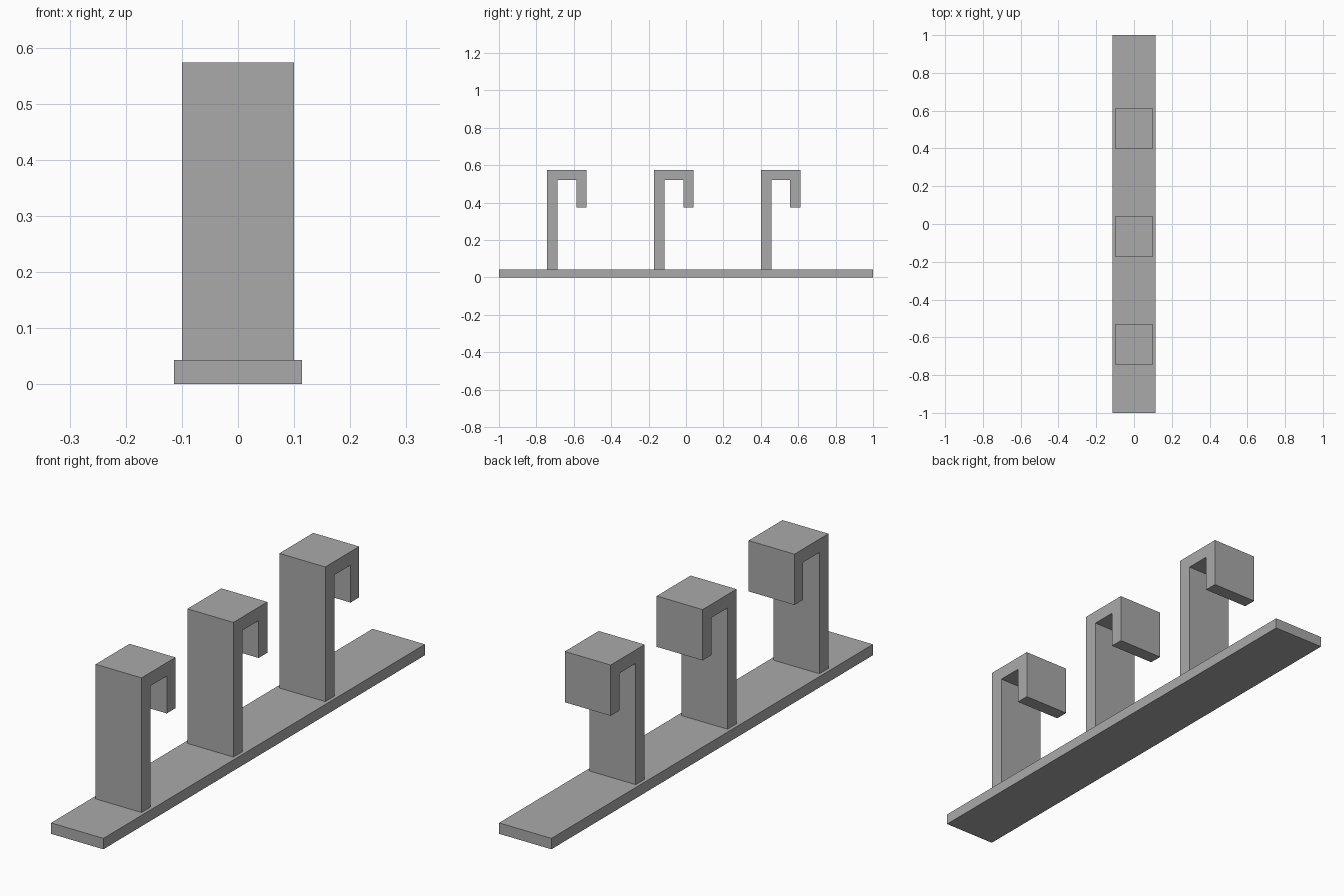
import bpy
import bmesh

if "Cube" in bpy.data.objects:
    bpy.data.objects.remove(bpy.data.objects["Cube"])

grey = bpy.data.materials.new("plain grey")
grey.diffuse_color = (0.4, 0.4, 0.4, 1)
grey.use_nodes = True
grey.node_tree.nodes["Principled BSDF"].inputs["Base Color"].default_value = grey.diffuse_color


def extrude_profile(name, profile, half_width, y=0):
    """Extrude a closed (y, z) outline across x."""
    bm = bmesh.new()
    face = bm.faces.new([bm.verts.new((-half_width, py, pz)) for py, pz in profile])
    new = bmesh.ops.extrude_face_region(bm, geom=[face])["geom"]
    verts = [v for v in new if isinstance(v, bmesh.types.BMVert)]
    bmesh.ops.translate(bm, verts=verts, vec=(2 * half_width, 0, 0))
    bmesh.ops.recalc_face_normals(bm, faces=bm.faces)
    mesh = bpy.data.meshes.new(name)
    bm.to_mesh(mesh)
    bm.free()
    mesh.materials.append(grey)
    obj = bpy.data.objects.new(name, mesh)
    obj.location.y = y
    bpy.context.collection.objects.link(obj)


# Flat base strip
BASE = 0.043
extrude_profile("base_strip", [(-1, 0), (1, 0), (1, BASE), (-1, BASE)], 0.114)

# Three hooks: upright, top bar and short hanging lip
hook = [(0, BASE), (0.056, BASE), (0.056, 0.52), (0.157, 0.52),
        (0.157, 0.373), (0.211, 0.373), (0.211, 0.573), (0, 0.573)]
for i in range(3):
    extrude_profile(f"hook_{i + 1}", hook, 0.1, -0.743 + i * 0.5715)
